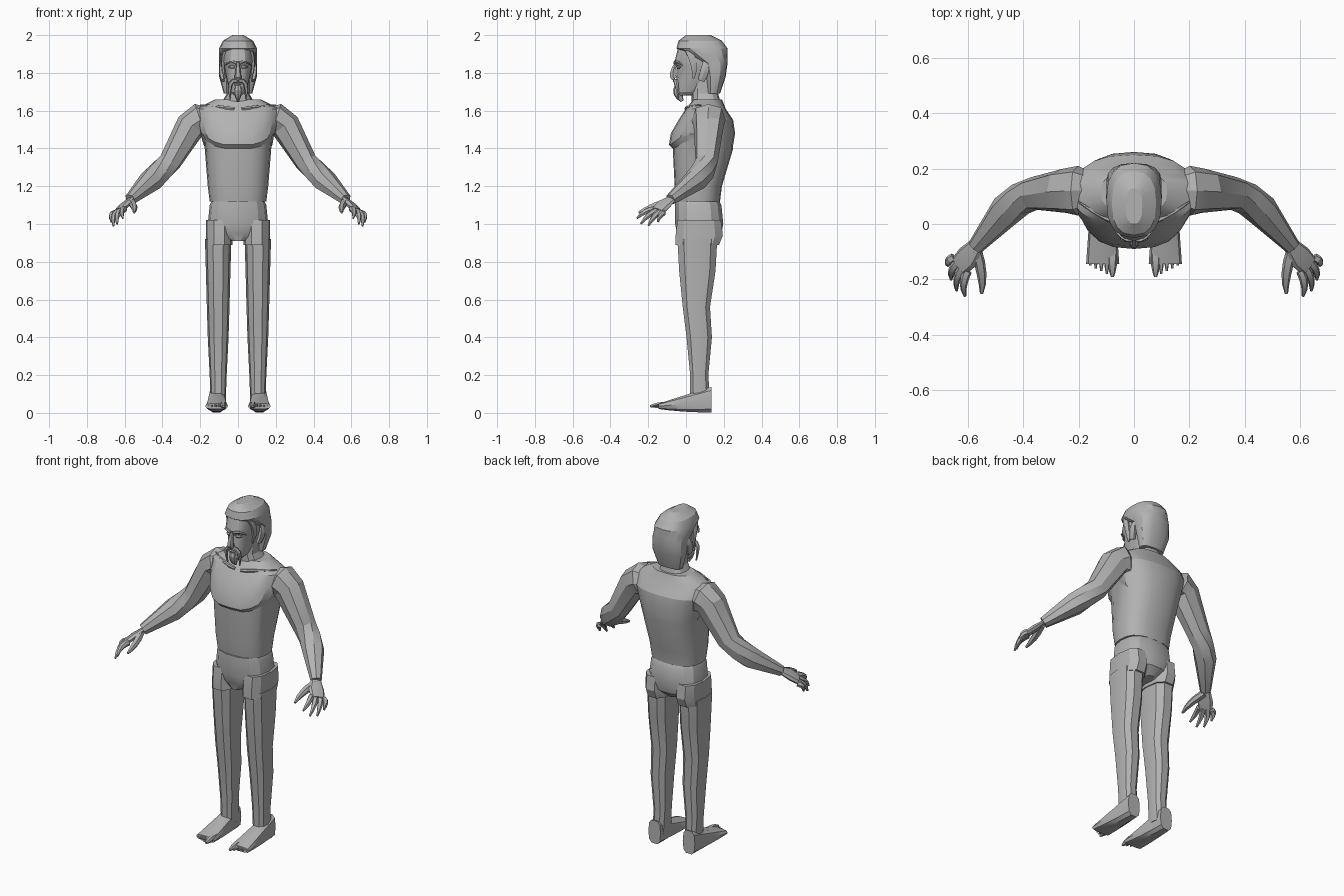
import bpy, bmesh
from math import sin, cos, pi, radians, copysign
from mathutils import Vector

cube = bpy.data.objects.get("Cube")
if cube:
    bpy.data.objects.remove(cube)

GREY = (0.45, 0.45, 0.45, 1)
material = bpy.data.materials.new("plain grey")
material.use_nodes = True
material.diffuse_color = GREY
shader = material.node_tree.nodes["Principled BSDF"]
shader.inputs["Base Color"].default_value = GREY

FORWARD = Vector((0, -1, 0))
UPWARD = Vector((0, 0, 1))


def rounded(value, power):
    return copysign(abs(value) ** power, value)


def loft(name, rings, sides=8, power=0.8, mirror=False, shape=None):
    """Skin a list of rings, each a centre and two half axes."""
    bm = bmesh.new()
    loops = []
    for centre, across, along in rings:
        loop = []
        for i in range(sides):
            angle = 2 * pi * i / sides
            offset = across * rounded(cos(angle), power) + along * rounded(sin(angle), power)
            loop.append(bm.verts.new(centre + offset))
        loops.append(loop)
    for lower, upper in zip(loops, loops[1:]):
        for i in range(sides):
            j = (i + 1) % sides
            bm.faces.new((lower[i], lower[j], upper[j], upper[i]))
    bm.faces.new(loops[0])
    bm.faces.new(loops[-1])
    if shape:
        for vert in bm.verts:
            shape(vert.co)
    bmesh.ops.recalc_face_normals(bm, faces=bm.faces)
    mesh = bpy.data.meshes.new(name)
    bm.to_mesh(mesh)
    bm.free()
    mesh.materials.append(material)
    part = bpy.data.objects.new(name, mesh)
    bpy.context.collection.objects.link(part)
    if mirror:
        part.modifiers.new("Mirror", 'MIRROR').use_mirror_merge = False
    bpy.ops.object.select_all(action='DESELECT')
    part.select_set(True)
    bpy.context.view_layer.objects.active = part
    bpy.ops.object.shade_smooth_by_angle(angle=radians(25))


def stack(name, rows, x=0, **options):
    """Upright loft; each row is height, half width, front and back."""
    rings = []
    for z, half_width, front, back in rows:
        centre = Vector((x, (front + back) / 2, z))
        depth = (back - front) / 2
        rings.append((centre, Vector((half_width, 0, 0)), Vector((0, depth, 0))))
    loft(name, rings, **options)


def tube(name, points, radii, flat=1, up=UPWARD, **options):
    """Loft along a path, thinned across the up direction by flat."""
    rings = []
    last = len(points) - 1
    for i, (point, radius) in enumerate(zip(points, radii)):
        heading = (points[min(i + 1, last)] - points[max(i - 1, 0)]).normalized()
        side = heading.cross(up).normalized()
        rings.append((point, side * radius * flat, side.cross(heading) * radius))
    loft(name, rings, **options)


def strand(name, start, middle, end, radius, base=0.3, sides=6, **options):
    """Bent spindle through three points; base sets how full its root is."""
    start, middle, end = Vector(start), Vector(middle), Vector(end)
    control = 2 * middle - (start + end) / 2
    steps = [i / 4 for i in range(5)]
    points = [start.lerp(control, t).lerp(control.lerp(end, t), t) for t in steps]
    radii = [radius * max(0.3, sin(pi * (base + (0.9 - base) * t))) for t in steps]
    tube(name, points, radii, sides=sides, **options)


# Torso: the overhanging chest edge climbs towards the armpits
def raise_chest_edge(co):
    if 1.39 < co.z < 1.44 and co.y < 0.1:
        co.z += max(0, abs(co.x) - 0.1) * 0.6


stack("torso", [
    (1.12, .15, -.05, .18),
    (1.2, .16, -.06, .19),
    (1.4, .18, -.07, .25),
    (1.42, .19, -.09, .25),
    (1.48, .2, -.08, .26),
    (1.55, .22, -.04, .25),
    (1.61, .22, .0, .21),
    (1.66, .12, .04, .19),
], sides=20, shape=raise_chest_edge)
strand("collar_bone", (.02, 0, 1.61), (.1, .02, 1.62), (.2, .08, 1.63), .01, mirror=True)
stack("neck", [(1.62, .1, .03, .19), (1.69, .06, .03, .17), (1.8, .06, .03, .17)], sides=12)

# Short trousers
stack("hips", [
    (.91, .04, -.04, .15),
    (.95, .12, -.05, .19),
    (1, .16, -.06, .2),
    (1.1, .15, -.06, .19),
    (1.12, .14, -.06, .18),
], sides=14)
stack("trouser_leg", [
    (.89, .07, -.06, .18),
    (.94, .07, -.06, .2),
    (1.02, .07, -.05, .19),
], x=.1, sides=10, mirror=True)

# Legs
stack("leg", [
    (.06, .04, .02, .13),
    (.2, .045, .02, .12),
    (.4, .055, 0, .14),
    (.56, .06, -.02, .13),
    (.75, .065, -.04, .16),
    (.92, .07, -.05, .17),
], x=.105, sides=10, mirror=True)

# Feet: the instep slopes and the sole lifts from heel to toe
foot_rings = []
for step in range(6):
    t = step / 5
    top, bottom = 0.05 + 0.09 * (1 - t), 0.02 * t * t
    centre = Vector((.113, .135 - .28 * t, (top + bottom) / 2))
    half_width = Vector((0.04 + 0.02 * t, 0, 0))
    foot_rings.append((centre, half_width, UPWARD * (top - bottom) / 2))
loft("foot", foot_rings, sides=10, power=0.65, mirror=True)
for i in range(5):
    radius = 0.012 if i else 0.02
    x, tip = .078 + .02 * i, -.19 + .01 * i
    strand(f"toe_{i + 1}", (x, -.1, .04), (x, tip + .04, .04), (x, tip, .035),
           radius, base=0.5, mirror=True)

# Arms
arm_path = [(.13, .12, 1.56), (.2, .12, 1.55), (.25, .12, 1.52), (.36, .11, 1.33),
            (.41, .09, 1.28), (.46, .05, 1.23), (.57, -.08, 1.13)]
tube("arm", [Vector(p) for p in arm_path], [.05, .09, .08, .06, .06, .06, .03], mirror=True)

# Hands: four fingers fan out from the knuckle line
palm_path = [(.57, -.08, 1.13), (.6, -.12, 1.1), (.63, -.15, 1.07)]
tube("palm", [Vector(p) for p in palm_path], [.03, .045, .04],
     flat=0.4, up=Vector((-1, -1, .5)), mirror=True)
strand("thumb", (.57, -.09, 1.12), (.55, -.18, 1.09), (.55, -.25, 1.06),
       .02, base=0.4, mirror=True)
first_knuckle, last_knuckle = Vector((.6, -.17, 1.08)), Vector((.65, -.12, 1.06))
finger_tips = [(.61, -.26, 1.03), (.64, -.24, 1), (.66, -.2, .99), (.67, -.15, 1.01)]
for i, tip in enumerate(finger_tips):
    root = first_knuckle.lerp(last_knuckle, i / 3)
    bend = root.lerp(Vector(tip), 0.5) + Vector((.01, 0, .01))
    strand(f"finger_{i + 1}", root, bend, tip, .016, base=0.4, mirror=True)


# Head: the eye sockets are pushed in below the brow
def sink_sockets(co):
    if 1.8 < co.z < 1.85 and co.y < .02 and .01 < abs(co.x) < .06:
        co.y += .01


stack("head", [
    (1.68, .02, -.04, .03),
    (1.7, .04, -.05, .08),
    (1.76, .06, -.05, .15),
    (1.83, .075, -.05, .18),
    (1.86, .08, -.06, .19),
    (1.94, .075, -.04, .18),
    (1.97, .05, -.01, .14),
], sides=16, shape=sink_sockets)
strand("nose", (0, -.06, 1.77), (0, -.07, 1.8), (0, -.05, 1.86), .018,
       base=0.4, up=FORWARD)
strand("brow", (.01, -.06, 1.85), (.04, -.05, 1.86), (.07, -.02, 1.84), .008, mirror=True)
strand("eye", (.02, -.04, 1.83), (.035, -.04, 1.83), (.05, -.03, 1.83), .01, mirror=True)
strand("ear", (.08, .08, 1.76), (.09, .1, 1.82), (.08, .1, 1.87), .025,
       flat=0.5, up=FORWARD, mirror=True)

# Hair swept back over the crown and hanging behind the ears
stack("hair", [
    (1.69, .075, .11, .18),
    (1.78, .1, .1, .21),
    (1.85, .1, .08, .22),
    (1.89, .1, .01, .22),
    (1.93, .1, -.05, .22),
    (1.97, .08, -.04, .19),
    (2, .03, 0, .13),
], sides=16)
strand("side_lock", (.07, .01, 1.92), (.08, .04, 1.85), (.07, .04, 1.77), .02,
       flat=0.6, up=FORWARD, mirror=True)

# Beard, lip and drooping moustache
strand("moustache", (0, -.06, 1.76), (.04, -.05, 1.74), (.04, -.04, 1.66), .012,
       up=FORWARD, mirror=True)
strand("lower_lip", (-.02, -.05, 1.74), (0, -.055, 1.74), (.02, -.05, 1.74), .008)
strand("goatee", (0, -.04, 1.73), (0, -.04, 1.69), (0, -.02, 1.65), .026,
       flat=0.8, up=FORWARD, sides=8)
